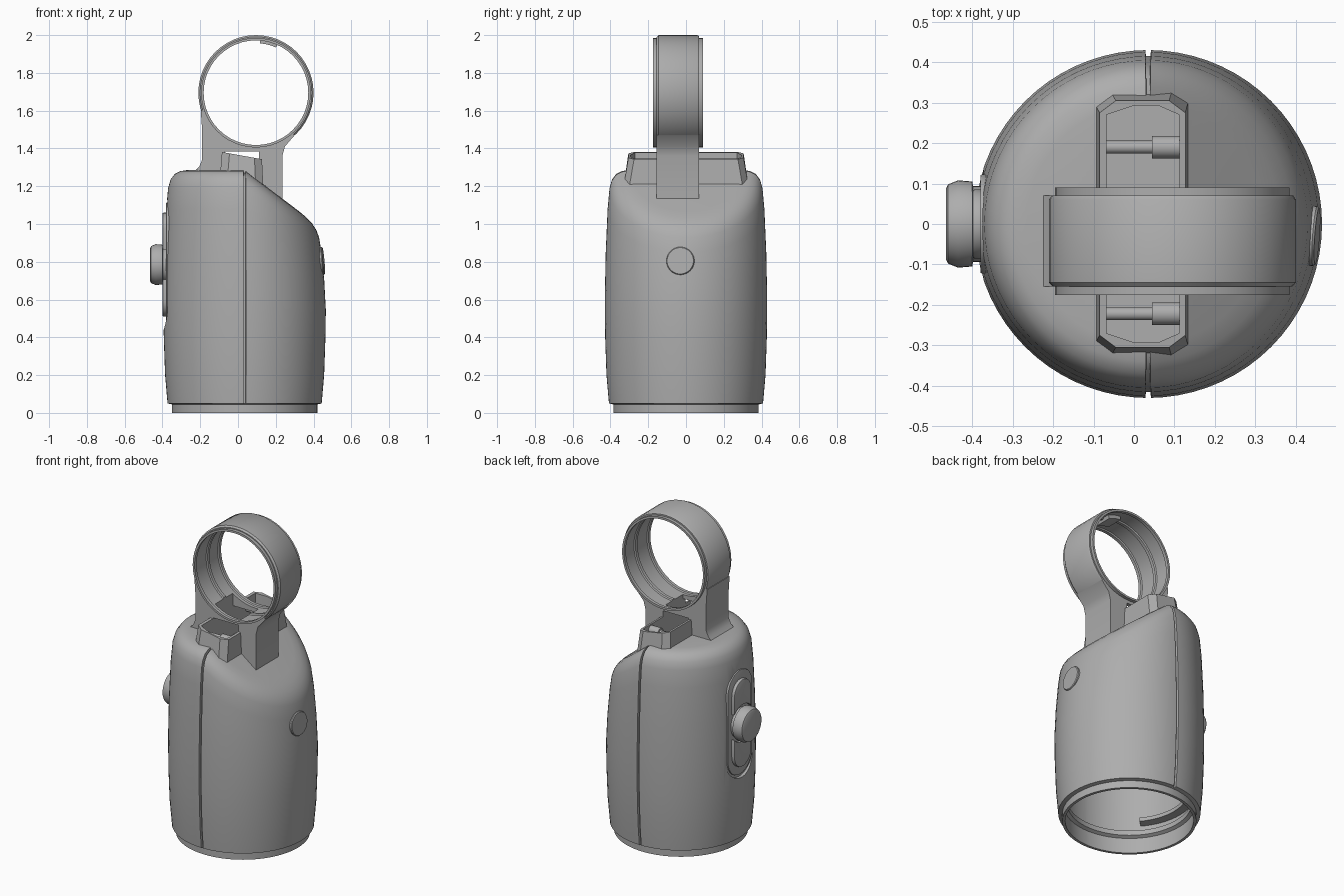
import bpy, bmesh, math
from math import sin, cos, radians, pi
from mathutils import Vector

cube = bpy.data.objects.get("Cube")
if cube:
    bpy.data.objects.remove(cube)

grey = bpy.data.materials.new("plain_grey")
grey.use_nodes = True
COLOUR = (0.42, 0.42, 0.42, 1)
grey.diffuse_color = COLOUR
grey.node_tree.nodes["Principled BSDF"].inputs["Base Color"].default_value = COLOUR

CX = 0.035                 # axis of the housing
RING = (0.095, 1.695)      # ring centre in x and z


def make(name, bm):
    bmesh.ops.remove_doubles(bm, verts=bm.verts, dist=1e-5)
    bmesh.ops.recalc_face_normals(bm, faces=bm.faces)
    mesh = bpy.data.meshes.new(name)
    bm.to_mesh(mesh)
    bm.free()
    mesh.materials.append(grey)
    ob = bpy.data.objects.new(name, mesh)
    bpy.context.scene.collection.objects.link(ob)
    return ob


def finish(ob, cutters=(), bevel=0):
    for c in cutters:
        mod = ob.modifiers.new("cut", 'BOOLEAN')
        mod.object, mod.operation, mod.solver = c, 'DIFFERENCE', 'EXACT'
    if bevel:
        mod = ob.modifiers.new("bevel", 'BEVEL')
        mod.width, mod.segments, mod.limit_method = bevel, 2, 'ANGLE'
    bpy.context.view_layer.objects.active = ob
    for mod in list(ob.modifiers):
        bpy.ops.object.modifier_apply(modifier=mod.name)
    ob.data.shade_smooth()
    ob.data.set_sharp_from_angle(angle=radians(32))
    return ob


def prism(name, pts, axis, a, b):
    """Extrude a 2D outline along an axis from a to b."""
    put = {'x': lambda u, v, w: (w, u, v), 'y': lambda u, v, w: (u, w, v),
           'z': lambda u, v, w: (u, v, w)}[axis]
    bm = bmesh.new()
    ends = [[bm.verts.new(put(u, v, w)) for u, v in pts] for w in (a, b)]
    for loop in ends:
        bm.faces.new(loop)
    n = len(pts)
    for i in range(n):
        j = (i + 1) % n
        bm.faces.new((ends[0][i], ends[0][j], ends[1][j], ends[1][i]))
    return make(name, bm)


def lathe(name, profile, centre, axis, angles, closed=False, full=True):
    """Sweep (radius, height) points about an axis through centre."""
    put = {'x': lambda r, h, t: (h, r * cos(t), r * sin(t)),
           'y': lambda r, h, t: (r * cos(t), h, r * sin(t))}[axis]
    bm = bmesh.new()
    rows = [[bm.verts.new(Vector(centre) + Vector(put(r, h, t))) for r, h in profile]
            for t in angles]
    n, m = len(rows), len(profile)
    for i in range(n if full else n - 1):
        p, q = rows[i], rows[(i + 1) % n]
        for k in range(m if closed else m - 1):
            l = (k + 1) % m
            bm.faces.new((p[k], p[l], q[l], q[k]))
    if not full:
        bm.faces.new(rows[0])
        bm.faces.new(rows[-1])
    return make(name, bm)


def turn(n, start=0, end=360):
    return [radians(start + (end - start) * i / n) for i in range(n)]


def arc(cx, cy, r, a, b, n=14):
    return [(cx + r * cos(radians(a + (b - a) * i / n)),
             cy + r * sin(radians(a + (b - a) * i / n))) for i in range(n + 1)]


def box(u0, u1, v0, v1):
    return [(u0, v0), (u1, v0), (u1, v1), (u0, v1)]


def stadium(half, z0, z1):
    return arc(0, z1 - half, half, 0, 180) + arc(0, z0 + half, half, 180, 360)


# Housing: hollow turned shell with a sloping shoulder and a seam groove
outer = [(.385, 0), (.385, .045), (.408, .05), (.421, .2), (.428, .4), (.43, .6),
         (.425, .85), (.415, 1.08), (.405, 1.19), (.392, 1.235), (.37, 1.265),
         (.34, 1.28), (.30, 1.286), (0, 1.286)]
inner = [(0, 1.15), (.36, 1.14), (.385, 1.05), (.392, .6), (.38, .15), (.355, .14),
         (.355, .11), (.375, .1), (.368, 0)]
steps = [d for d in range(0, 360, 5) if d % 180 != 90]
steps = sorted(steps + [s + e for s in (90, 270) for e in (-.95, -.75, .75, .95)])


def housing_point(r, z, deg, is_outer):
    if is_outer and z > .049 and r > 0 and abs(deg % 180 - 90) < .8:
        r -= .014
        z -= .012 if z > 1.2 else 0
    x, y = r * cos(radians(deg)), r * sin(radians(deg))
    if x > 0:
        low = .45
        if z > low:
            z = low + (z - low) * (1.286 - .73 * x - low) / (1.286 - low)
        x *= 1 - .08 * max(0, z - .6)
    return CX + x, y, z


bm = bmesh.new()
profile = [(p, True) for p in outer] + [(p, False) for p in inner]
rows = [[bm.verts.new(housing_point(*p, d, o)) for p, o in profile] for d in steps]
for i, p in enumerate(rows):
    q = rows[(i + 1) % len(rows)]
    for k in range(len(profile)):
        l = (k + 1) % len(profile)
        if k != len(outer) - 1:      # the two axis points stay unjoined
            bm.faces.new((p[k], p[l], q[l], q[k]))
housing = make("housing", bm)

# Cutters: hinge trough, opening in the ring floor, control panel recess
trough = prism("trough_cutter", [(-.068, -.27), (0, -.293), (.06, -.293), (.112, -.27),
               (.112, .27), (.06, .293), (0, .293), (-.068, .27)], 'z', 1.2, 1.385)
floor_cut = prism("floor_cutter", box(-.068, .112, -.13, .045), 'z', 1.3, 1.52)
recess = prism("recess_cutter", stadium(.138, .44, 1.13), 'x', -.6, -.372)

finish(housing, [trough, recess])

# Hinge mount: tapered raised frame with a sloping top
bm = bmesh.new()


def frame_loop(x0, x1, y, z):
    pts = [(x0, -y + .03), (x0 + .04, -y), (x1 - .04, -y), (x1, -y + .03)]
    pts += [(u, -v) for u, v in reversed(pts)]
    return [bm.verts.new((u, v, z - (.18 * (u + .09) if z > 1.3 else 0))) for u, v in pts]


base, top = frame_loop(-.102, .135, .335, 1.17), frame_loop(-.085, .127, .305, 1.382)
bm.faces.new(base)
bm.faces.new(top)
for i in range(8):
    j = (i + 1) % 8
    bm.faces.new((base[i], base[j], top[j], top[i]))
finish(make("hinge_mount", bm), [trough])

# Neck joining the housing to the ring
neck = prism("neck", [(-.197, 1.6), (-.19, 1.5), (-.19, 1.34), (-.205, 1.305),
             (-.235, 1.275), (-.235, 1.18), (.235, 1.08), (.235, 1.36), (.248, 1.41),
             (.3, 1.47)] + arc(*RING, .295, -48, -162), 'y', -.155, .07)
finish(neck, [trough, floor_cut])

# Ring with a thin lip on each face
ring = lathe("ring", [(.296, -.155), (.305, -.145), (.305, .06), (.299, .07), (.29, .07),
             (.29, .09), (.277, .09), (.277, .07), (.284, .065), (.284, -.02), (.277, -.025),
             (.277, -.045), (.284, -.05), (.284, -.15), (.277, -.155), (.277, -.175),
             (.29, -.175), (.29, -.155)], (RING[0], 0, RING[1]), 'y', turn(48), closed=True)
finish(ring, [floor_cut])

# Small catch under the top of the ring
finish(lathe("ring_catch", [(.29, -.09), (.29, .02), (.262, .02), (.262, -.09)],
             (RING[0], 0, RING[1]), 'y', turn(8, 66, 88), closed=True, full=False))

# Hinge pins with a thick and a thin half
for name, y in (("front_pin", -.222), ("back_pin", .19)):
    finish(lathe(name, [(0, -.075), (.016, -.075), (.016, .045), (.028, .045),
                        (.028, .118), (0, .118)], (0, y, 1.31), 'x', turn(20)))

# Control panel: plate, two crescent keys and the round knob
finish(prism("panel_plate", stadium(.122, .455, 1.115), 'x', -.38, -.365), bevel=.003)
for name, s in (("upper_key", 1), ("lower_key", -1)):
    outline = arc(0, .19, .085, 0, 180) + arc(0, 0, .115, 138, 42)
    finish(prism(name, [(u, .785 + s * v) for u, v in outline], 'x', -.4, -.366), bevel=.008)
finish(lathe("knob", [(0, -.465), (.088, -.465), (.098, -.46), (.108, -.435), (.105, -.4),
                      (.094, -.398), (.094, -.365), (0, -.365)],
             (0, 0, .785), 'x', turn(40)))

# Round cap on the sloping side
cap = finish(lathe("side_cap", [(0, .004), (.07, .003), (.074, -.002), (.074, -.03),
                                (0, -.03)], (0, 0, 0), 'x', turn(40)))
cap.location = (.45, -.03, .805)
cap.rotation_euler = (0, radians(-5), radians(-4))

# Locking rails inside the open base
for name, a in (("left_rail", -40), ("right_rail", 140)):
    rail = lathe(name, [(.39, -.02), (.39, .02), (.335, .012), (.335, -.012)],
                 (0, 0, 0), 'y', turn(16, a, a + 80), closed=True, full=False)
    rail.rotation_euler = (pi / 2, 0, 0)
    rail.location = (CX, 0, .2)
    finish(rail)

for c in (trough, floor_cut, recess):
    bpy.data.objects.remove(c)
